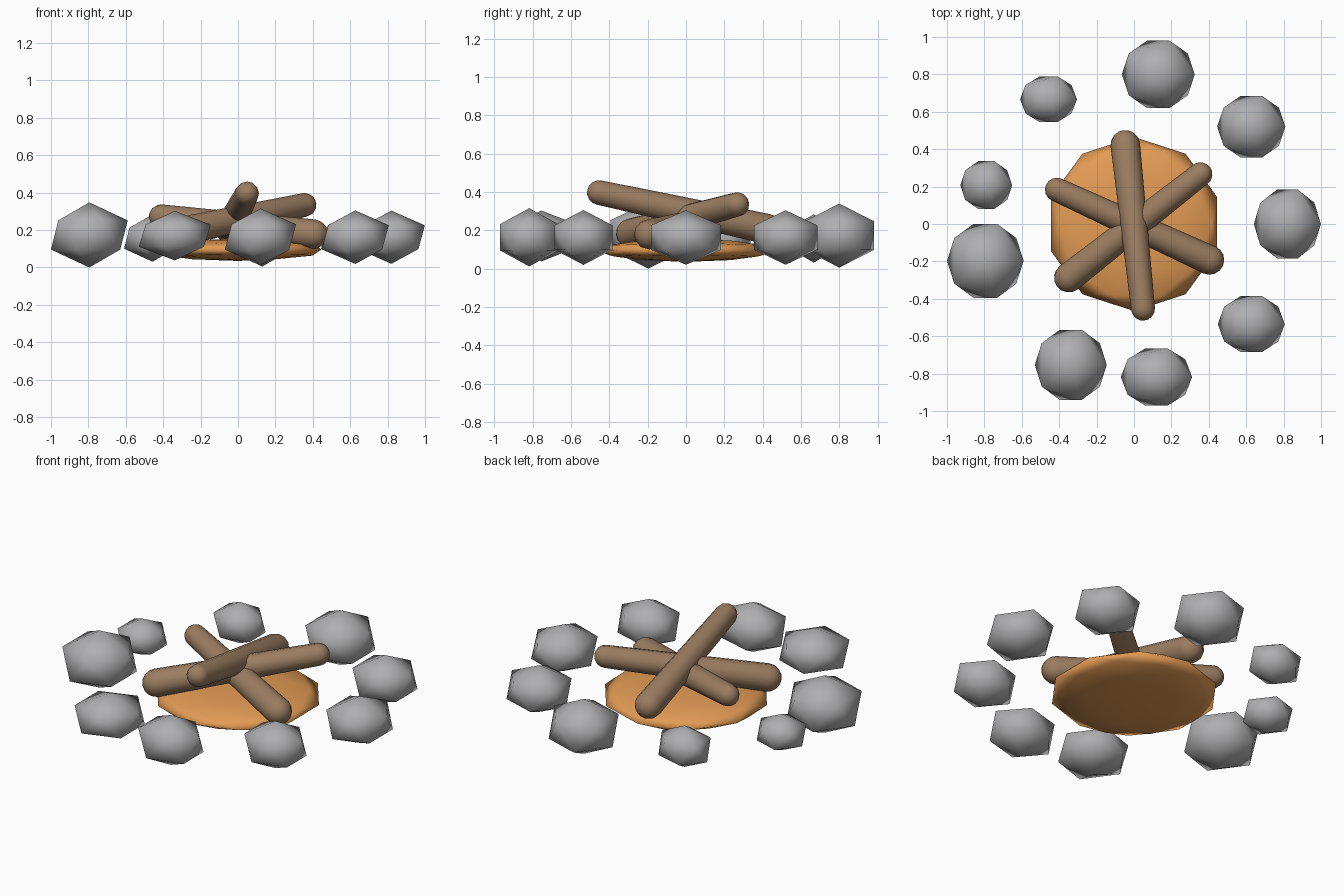
import bpy
import bmesh
import math
from mathutils import Matrix, Vector

cube = bpy.data.objects.get("Cube")
if cube:
    bpy.data.objects.remove(cube, do_unlink=True)


def material(name, color):
    mat = bpy.data.materials.new(name)
    mat.use_nodes = True
    mat.diffuse_color = (*color, 1)
    mat.node_tree.nodes["Principled BSDF"].inputs["Base Color"].default_value = (*color, 1)
    return mat


def finish(name, bm, mat):
    """Turn a bmesh into a smooth-shaded object."""
    bmesh.ops.recalc_face_normals(bm, faces=bm.faces)
    for face in bm.faces:
        face.smooth = True
    mesh = bpy.data.meshes.new(name)
    bm.to_mesh(mesh)
    bm.free()
    mesh.materials.append(mat)
    obj = bpy.data.objects.new(name, mesh)
    bpy.context.collection.objects.link(obj)
    return obj


def pebble(name, center, radii, detail, mat):
    """Squashed icosphere."""
    bm = bmesh.new()
    bmesh.ops.create_icosphere(bm, subdivisions=detail, radius=1)
    bm.transform(Matrix.Translation(center) @ Matrix.Diagonal((*radii, 1)))
    finish(name, bm, mat)


def log(name, low, high, r_low, r_high, mat, sides=12, steps=4):
    """Tapered log with rounded ends, from tip to tip."""
    low, high = Vector(low), Vector(high)
    length = (high - low).length
    arc = [math.radians(90 * i / steps) for i in range(1, steps + 1)]
    profile = [(r_low * math.sin(a), r_low * (1 - math.cos(a))) for a in arc]
    profile += [(r_high * math.sin(a), length - r_high * (1 - math.cos(a))) for a in reversed(arc)]
    bm = bmesh.new()
    rings = []
    for r, z in profile:
        angles = [math.tau * i / sides for i in range(sides)]
        rings.append([bm.verts.new((r * math.cos(a), r * math.sin(a), z)) for a in angles])
    for a, b in zip(rings, rings[1:]):
        for i in range(sides):
            j = (i + 1) % sides
            bm.faces.new((a[i], a[j], b[j], b[i]))
    for ring, z in ((rings[0], 0), (rings[-1], length)):
        tip = bm.verts.new((0, 0, z))
        for i in range(sides):
            bm.faces.new((ring[i], ring[(i + 1) % sides], tip))
    turn = (high - low).to_track_quat('Z', 'Y').to_matrix().to_4x4()
    bm.transform(Matrix.Translation(low) @ turn)
    finish(name, bm, mat)


stone = material("stone grey", (0.43, 0.43, 0.44))
wood = material("log brown", (0.33, 0.205, 0.12))
ember = material("ember orange", (0.77, 0.33, 0.09))

# Ember bed
pebble("ember_bed", (0, 0, 0.095), (0.468, 0.465, 0.06), 2, ember)

# Crossed logs, each with one raised end
log("log_top", (-0.055, 0.5, 0.19), (0.055, -0.515, 0.41), 0.079, 0.064, wood)
log("log_middle", (-0.41, -0.335, 0.17), (0.405, 0.305, 0.345), 0.079, 0.064, wood)
log("log_bottom", (0.475, -0.225, 0.17), (-0.47, 0.21, 0.28), 0.079, 0.064, wood)

# Ring of stones: centre, then radii
stones = [
    ((0.82, 0.0, 0.162), (0.2, 0.216, 0.142)),
    ((0.627, 0.52, 0.162), (0.204, 0.194, 0.142)),
    ((0.13, 0.8, 0.172), (0.218, 0.212, 0.167)),
    ((-0.457, 0.667, 0.157), (0.17, 0.144, 0.126)),
    ((-0.79, 0.208, 0.157), (0.155, 0.15, 0.11)),
    ((-0.795, -0.197, 0.174), (0.229, 0.232, 0.174)),
    ((-0.338, -0.753, 0.17), (0.215, 0.22, 0.132)),
    ((0.12, -0.818, 0.163), (0.213, 0.18, 0.152)),
    ((0.627, -0.535, 0.162), (0.2, 0.177, 0.143)),
]
for i, (center, radii) in enumerate(stones, 1):
    pebble(f"ring_stone_{i}", center, radii, 1, stone)
